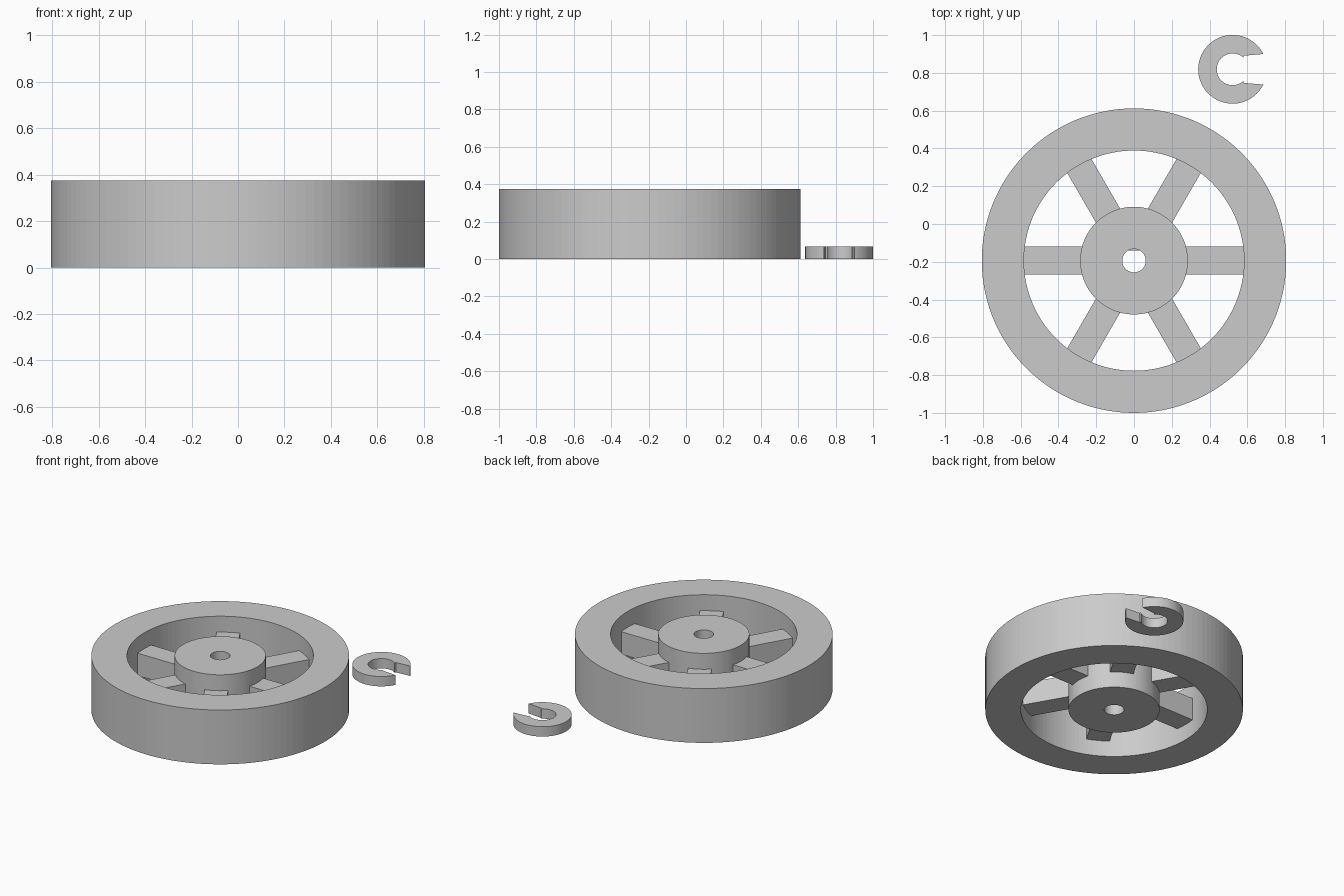
import bpy, bmesh, math
from mathutils import Matrix, Vector

cube = bpy.data.objects.get("Cube")
if cube:
    bpy.data.objects.remove(cube, do_unlink=True)

WHEEL = Vector((0, -0.194, 0))
CLIP = Vector((0.522, 0.819, 0))
HEIGHT, SPOKE_LOW, SPOKE_HIGH = 0.375, 0.11, 0.265
HUB_R, RIM_IN, RIM_OUT, BORE = 0.285, 0.583, 0.806, 0.062

grey = bpy.data.materials.new("plain grey")
grey.use_nodes = True
colour = (0.6, 0.6, 0.6, 1)
grey.diffuse_color = colour
grey.node_tree.nodes["Principled BSDF"].inputs["Base Color"].default_value = colour


def finish(name, bm, place):
    bmesh.ops.recalc_face_normals(bm, faces=bm.faces)
    mesh = bpy.data.meshes.new(name)
    bm.to_mesh(mesh)
    bm.free()
    mesh.materials.append(grey)
    obj = bpy.data.objects.new(name, mesh)
    obj.location = place
    bpy.context.collection.objects.link(obj)
    return obj


def arc(radius, start, end, steps):
    angles = [start + (end - start) * i / steps for i in range(steps + 1)]
    return [(radius * math.cos(a), radius * math.sin(a)) for a in angles]


def tube(name, outer, inner, sides):
    """Upright ring of rectangular section."""
    bm = bmesh.new()
    section = [(outer, 0), (outer, HEIGHT), (inner, HEIGHT), (inner, 0)]
    verts = [bm.verts.new((r, 0, z)) for r, z in section]
    edges = [bm.edges.new((verts[i - 1], verts[i])) for i in range(len(verts))]
    bmesh.ops.spin(bm, geom=verts + edges, cent=(0, 0, 0), axis=(0, 0, 1),
                   angle=math.tau, steps=sides, use_merge=True)
    bmesh.ops.remove_doubles(bm, verts=bm.verts, dist=1e-5)
    return finish(name, bm, WHEEL)


def prism(name, outline, low, high, place):
    """Outline extruded upward from low to high."""
    bm = bmesh.new()
    face = bm.faces.new([bm.verts.new((x, y, low)) for x, y in outline])
    top = bmesh.ops.extrude_face_region(bm, geom=[face])["geom"]
    bmesh.ops.translate(bm, vec=(0, 0, high - low),
                        verts=[v for v in top if isinstance(v, bmesh.types.BMVert)])
    return finish(name, bm, place)


# Rim and hub
tube("rim", RIM_OUT, RIM_IN, 120)
tube("hub", HUB_R, BORE, 96)

# Flat that keys the bore to its shaft
half = math.acos(0.052 / BORE)
prism("bore_flat", arc(BORE + 0.001, math.pi / 2 - half, math.pi / 2 + half, 8),
      SPOKE_LOW, SPOKE_HIGH, WHEEL)

# Six spokes, sunk slightly into rim and hub
start, end, wide = HUB_R - 0.01, RIM_IN + 0.01, 0.074
for i in range(6):
    spoke = prism(f"spoke_{i + 1}",
                  [(start, -wide), (end, -wide), (end, wide), (start, wide)],
                  SPOKE_LOW, SPOKE_HIGH, WHEEL)
    spoke.rotation_euler.z = i * math.pi / 3

# Open retaining clip with a flared mouth and small inner snap notches
tip = math.asin(0.081 / 0.182)
throat = math.radians(48)
outline = arc(0.182, tip, math.tau - tip, 64)
outline += [(0.06, -0.072)]
outline += arc(0.084, math.tau - throat, throat, 48)
outline += [(0.06, 0.072)]
prism("retaining_clip", outline, 0, 0.068, CLIP)
